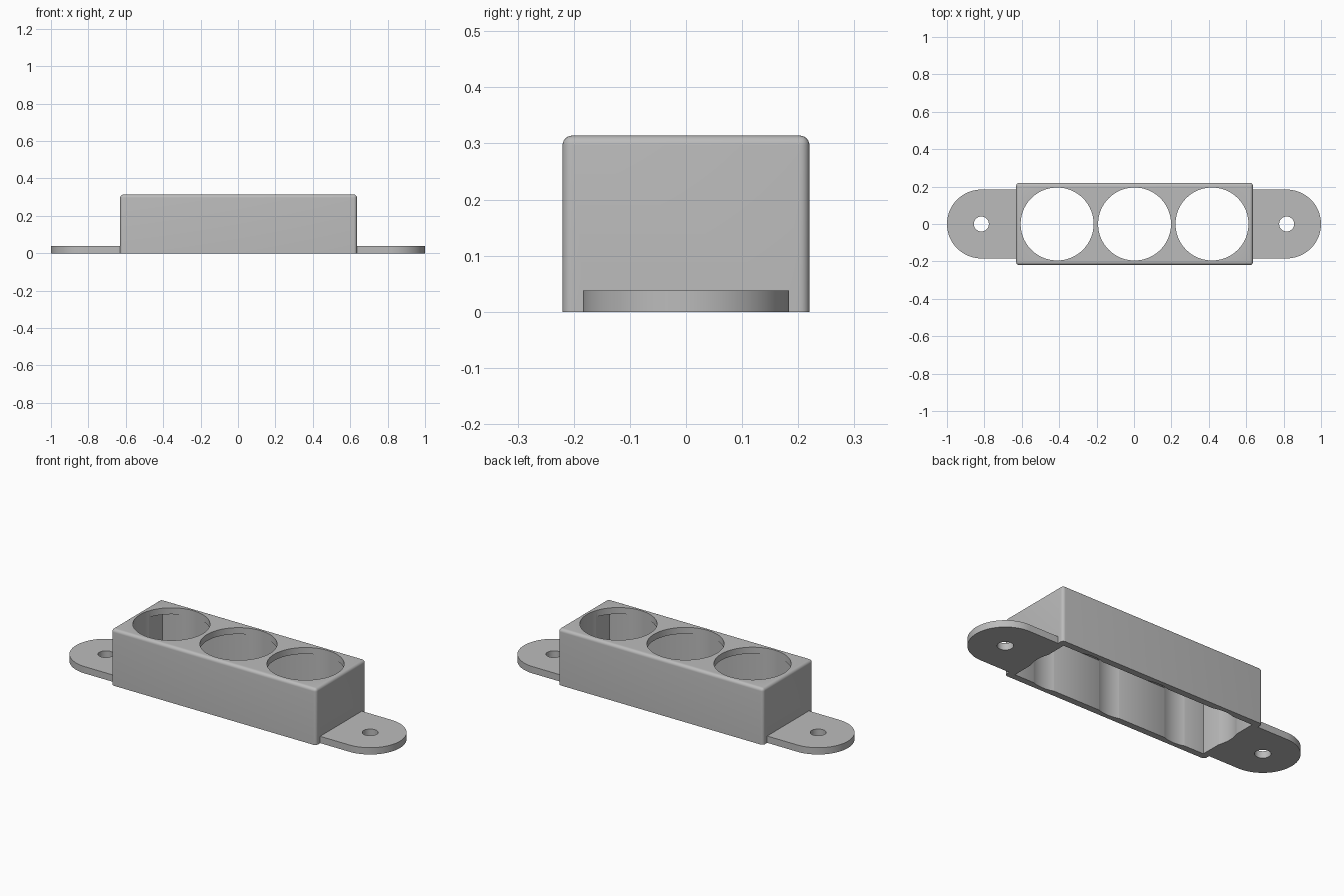
import bpy, bmesh
from math import pi, cos, sin, radians

cube = bpy.data.objects.get("Cube")
if cube:
    bpy.data.objects.remove(cube, do_unlink=True)

HALF_X, HALF_Y, HEIGHT = 0.633, 0.22, 0.314   # housing
WALL = 0.036                                  # wall and top plate
FILLET = 0.017
OFFSET = 0.003                                # housing shift along x
HOLE_R, PITCH = 0.195, 0.414                  # round openings
TAB_R, TAB_X, TAB_H = 0.184, 0.816, 0.038     # mounting tabs

grey = bpy.data.materials.new("matte grey")
grey.use_nodes = True
grey.diffuse_color = (0.5, 0.5, 0.5, 1)
grey.node_tree.nodes["Principled BSDF"].inputs["Base Color"].default_value = (0.5, 0.5, 0.5, 1)


def finish(name, bm):
    bmesh.ops.recalc_face_normals(bm, faces=bm.faces)
    mesh = bpy.data.meshes.new(name)
    bm.to_mesh(mesh)
    bm.free()
    mesh.materials.append(grey)
    ob = bpy.data.objects.new(name, mesh)
    bpy.context.collection.objects.link(ob)
    return ob


def prism(name, outline, z0, z1):
    bm = bmesh.new()
    face = bm.faces.new([bm.verts.new((x, y, z0)) for x, y in outline])
    top = bmesh.ops.extrude_face_region(bm, geom=[face])["geom"]
    for v in top:
        if isinstance(v, bmesh.types.BMVert):
            v.co.z = z1
    return finish(name, bm)


def rect(cx, hx, hy):
    return [(cx - hx, -hy), (cx + hx, -hy), (cx + hx, hy), (cx - hx, hy)]


def arc(cx, r, start, end, n):
    return [(cx + r * cos(start + (end - start) * i / n),
             r * sin(start + (end - start) * i / n)) for i in range(n + 1)]


def combine(target, other, operation):
    mod = target.modifiers.new(operation.lower(), "BOOLEAN")
    mod.operation, mod.solver, mod.object = operation, "EXACT", other
    bpy.context.view_layer.objects.active = target
    bpy.ops.object.modifier_apply(modifier=mod.name)
    bpy.data.objects.remove(other, do_unlink=True)


# Housing with rounded upright and top edges
housing = prism("housing", rect(OFFSET, HALF_X, HALF_Y), 0, HEIGHT)
bm = bmesh.new()
bm.from_mesh(housing.data)
edges = [e for e in bm.edges if max(v.co.z for v in e.verts) > 0.1]
bmesh.ops.bevel(bm, geom=edges, offset=FILLET, segments=6, profile=0.5, affect="EDGES")
bm.to_mesh(housing.data)
bm.free()

# Mounting tabs with rounded ends, joined to the housing walls
for side in (-1, 1):
    end = arc(TAB_X, TAB_R, -pi / 2, pi / 2, 40)
    outline = [(0.618, -TAB_R)] + end + [(0.618, TAB_R)]
    tab = prism("tab", [(side * x, y) for x, y in outline], 0, TAB_H)
    combine(housing, tab, "UNION")

# Hollow inside, open at the bottom
cavity = prism("cavity", rect(OFFSET, HALF_X - WALL, HALF_Y - WALL), -0.1, HEIGHT - WALL)
combine(housing, cavity, "DIFFERENCE")

# Three large openings that also groove the inner walls, and two screw holes
holes = [(OFFSET + i * PITCH, HOLE_R, 96) for i in (-1, 0, 1)]
holes += [(side * TAB_X, 0.04, 40) for side in (-1, 1)]
for x, r, n in holes:
    cutter = prism("hole", arc(x, r, 0, 2 * pi, n)[:-1], -0.1, 0.5)
    combine(housing, cutter, "DIFFERENCE")

# Smooth rounded surfaces, keep the sharp edges
bpy.ops.object.select_all(action="DESELECT")
housing.select_set(True)
bpy.context.view_layer.objects.active = housing
bpy.ops.object.shade_smooth_by_angle(angle=radians(30))
